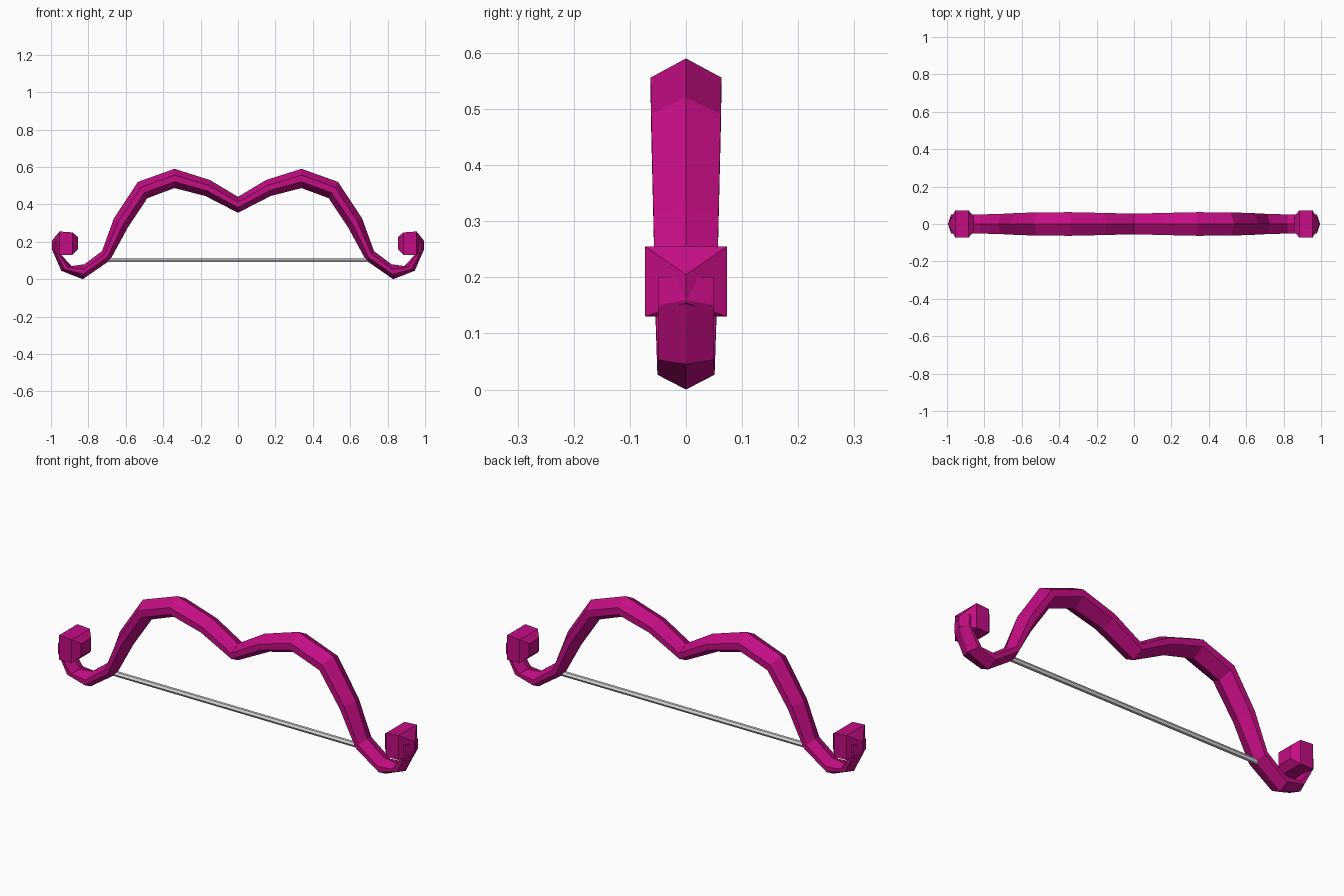
import bpy, bmesh
from mathutils import Vector

cube = bpy.data.objects.get("Cube")
if cube:
    bpy.data.objects.remove(cube, do_unlink=True)


def make_material(name, rgb):
    mat = bpy.data.materials.new(name)
    mat.use_nodes = True
    mat.diffuse_color = (*rgb, 1)
    mat.node_tree.nodes["Principled BSDF"].inputs["Base Color"].default_value = (*rgb, 1)
    return mat


def make_object(name, bm, mat):
    bmesh.ops.recalc_face_normals(bm, faces=bm.faces)
    mesh = bpy.data.meshes.new(name)
    bm.to_mesh(mesh)
    bm.free()
    mesh.materials.append(mat)
    obj = bpy.data.objects.new(name, mesh)
    bpy.context.collection.objects.link(obj)
    return obj


def add_mirror(obj):
    mod = obj.modifiers.new("Mirror", "MIRROR")
    mod.use_axis = (True, False, False)


magenta = make_material("magenta", (0.55, 0.004, 0.23))
grey = make_material("light grey", (0.7, 0.7, 0.7))

# Limb stations: outer ridge (x, z), inner ridge (x, z), half width
stations = [
    ((0, .44), (0, .355), .055),
    ((.15, .53), (.175, .445), .059),
    ((.34, .59), (.34, .487), .063),
    ((.535, .52), (.485, .433), .062),
    ((.663, .326), (.588, .278), .058),
    ((.727, .15), (.685, .1), .054),
    ((.82, .08), (.83, 0), .051),
    ((.89, .07), (.945, .045), .05),
    ((.945, .13), (.995, .16), .05),
    ((.95, .2), (.99, .2), .05),
]

# Hexagonal limb with a ridge along its outer and inner sides
bm = bmesh.new()
rings = []
for outer, inner, w in stations:
    a, b = (Vector((p[0], 0, p[1])) for p in (outer, inner))
    side = Vector((0, w, 0))
    hi, lo = a.lerp(b, .33), a.lerp(b, .67)
    rings.append([bm.verts.new(p) for p in (a, hi + side, lo + side, b, lo - side, hi - side)])
for r, s in zip(rings, rings[1:]):
    for i in range(6):
        j = (i + 1) % 6
        bm.faces.new((r[i], r[j], s[j], s[i]))
bm.faces.new(rings[-1])
add_mirror(make_object("bow_limbs", bm, magenta))

# Faceted knob at the end of each curl: x, half width, bottom, top
bm = bmesh.new()
for x, w, low, high in ((.855, .04, .16, .225), (.885, .073, .13, .25),
                        (.955, .073, .13, .255), (.995, 0, .155, .205)):
    for y in {-w, w}:
        for z in (low, high):
            bm.verts.new((x, y, z))
bmesh.ops.convex_hull(bm, input=bm.verts)
bmesh.ops.dissolve_limit(bm, angle_limit=.02, verts=bm.verts, edges=bm.edges)
add_mirror(make_object("curl_knobs", bm, magenta))

# Bowstring
bpy.ops.mesh.primitive_cylinder_add(vertices=6, radius=.013, depth=1.4,
                                    location=(0, 0, .103), rotation=(0, 1.5708, 0))
string = bpy.context.object
string.name = "bowstring"
string.data.materials.append(grey)
